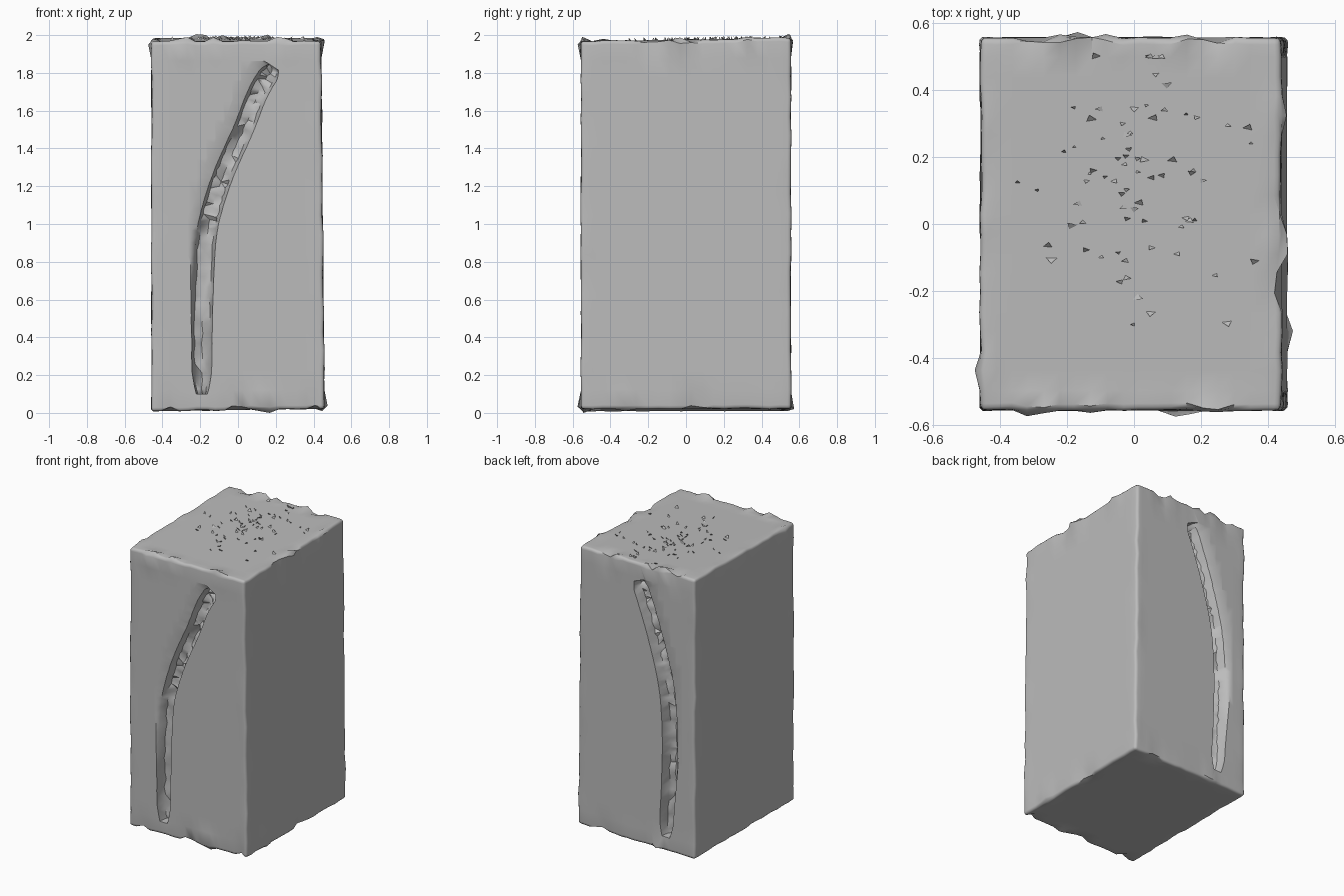
import bpy, bmesh, random
from math import tau, cos, sin
from mathutils import Vector

random.seed(4)
cube = bpy.data.objects.get("Cube")
if cube:
    bpy.data.objects.remove(cube)

grey = bpy.data.materials.new("stone grey")
grey.use_nodes = True
colour = (0.5, 0.5, 0.5, 1)
grey.diffuse_color = colour
grey.node_tree.nodes["Principled BSDF"].inputs["Base Color"].default_value = colour


def make_object(name, bm):
    mesh = bpy.data.meshes.new(name)
    bm.to_mesh(mesh)
    bm.free()
    mesh.materials.append(grey)
    obj = bpy.data.objects.new(name, mesh)
    bpy.context.collection.objects.link(obj)
    return obj


def wobble(size):
    return random.uniform(-size, size)


def spline(points, t):
    """Catmull-Rom point at t from 0 to 1."""
    span = t * (len(points) - 1)
    i = min(int(span), len(points) - 2)
    f = span - i
    a, b, c, d = (Vector(points[max(0, min(len(points) - 1, i + k))]) for k in (-1, 0, 1, 2))
    return b + 0.5 * f * (c - a + f * (2 * a - 5 * b + 4 * c - d + f * (3 * (b - c) + d - a)))


# Block: slightly leaning box with uneven, rounded edges
bm = bmesh.new()
bmesh.ops.create_cube(bm, size=1)
for v in bm.verts:
    right, back, top = (c > 0 for c in v.co)
    v.co.x = (0.44 if top else 0.458) if right else -0.458
    v.co.y = 0.556 if back else -0.556
    v.co.z = (1.985 if back else 1.967) if top else (0.022 if right else 0.01)
bmesh.ops.subdivide_edges(bm, edges=bm.edges[:], cuts=18, use_grid_fill=True)
rim = [e for e in bm.edges if e.calc_face_angle() > 0.8]
for v in {v for e in rim for v in e.verts}:
    v.co += Vector((wobble(0.004), wobble(0.003), wobble(0.004)))
bmesh.ops.bevel(bm, geom=rim, offset=0.02, segments=3, profile=0.6, affect='EDGES')
block = make_object("block", bm)


# Groove cutters: profile of (sideways, depth) lofted along a path on the face
def groove_cutter(name, path, side):
    profile = [(-0.11, -0.03), (-0.11, 0), (-0.055, 0.018), (-0.04, 0.07),
               (0, 0.085), (0.035, 0.065), (0.052, 0), (0.052, -0.03)]
    bm = bmesh.new()
    rings, count = [], 60
    for i in range(count + 1):
        t = i / count
        p = spline(path, t)
        along = (spline(path, min(1, t + 0.02)) - spline(path, max(0, t - 0.02))).normalized()
        across = Vector((along.y, -along.x))
        end = min(1, 0.55 + 8 * min(t, 1 - t))
        dip = min(1, 0.5 + max(0, t - 0.1) * 1.2)
        ring = []
        for u, depth in profile:
            rough = 0.012 if depth > 0.05 else 0.002
            u = u * (dip if u < -0.1 else 1) * end + wobble(rough * 0.4)
            q = p + across * u
            y = 0.556 - depth + (wobble(rough) if depth > 0 else 0)
            ring.append(bm.verts.new((q.x, side * y, q.y)))
        rings.append(ring)
    n = len(profile)
    for a, b in zip(rings, rings[1:]):
        for k in range(n):
            bm.faces.new((a[k], a[(k + 1) % n], b[(k + 1) % n], b[k]))
    bm.faces.new(rings[0])
    bm.faces.new(rings[-1])
    bmesh.ops.triangulate(bm, faces=bm.faces[:])
    bmesh.ops.recalc_face_normals(bm, faces=bm.faces[:])
    cutter = make_object(name, bm)
    cutter.hide_render = True
    return cutter


front_path = [(-0.19, 0.1), (-0.187, 0.5), (-0.17, 0.9), (-0.13, 1.1),
              (-0.06, 1.3), (0.03, 1.5), (0.11, 1.7), (0.19, 1.83)]
back_path = [(-0.23, 0.11), (-0.25, 0.5), (-0.255, 0.85), (-0.23, 1.15),
             (-0.17, 1.4), (-0.09, 1.65), (-0.01, 1.86)]
cutters = [groove_cutter("front_groove_cutter", front_path, -1),
           groove_cutter("back_groove_cutter", back_path, 1)]
for cutter in cutters:
    mod = block.modifiers.new(cutter.name, 'BOOLEAN')
    mod.operation = 'DIFFERENCE'
    mod.solver = 'EXACT'
    mod.object = cutter

# Apply the cuts, then remove the cutters
bpy.context.view_layer.objects.active = block
block.select_set(True)
for mod in block.modifiers[:]:
    bpy.ops.object.modifier_apply(modifier=mod.name)
for cutter in cutters:
    bpy.data.objects.remove(cutter)
bpy.ops.object.shade_smooth_by_angle(angle=0.7)

# Chips: small tilted slivers scattered over the top
bm = bmesh.new()
for i in range(75):
    x = max(-0.4, min(0.36, random.gauss(0.02, 0.16)))
    y = max(-0.3, min(0.5, random.gauss(0.15, 0.2)))
    z = 1.976 + 0.016 * y
    turn = random.uniform(0, tau)
    size = random.uniform(0.008, 0.022)
    corners = []
    for k, lift in enumerate((-0.002, -0.002, 0.014)):
        a = turn + k * tau / 3
        corners.append(bm.verts.new((x + size * cos(a), y + size * sin(a) * 0.6, z + lift)))
    base = bm.verts.new((x, y, z - 0.006))
    bm.faces.new(corners)
    for k in range(3):
        bm.faces.new((corners[(k + 1) % 3], corners[k], base))
make_object("top_chips", bm)
